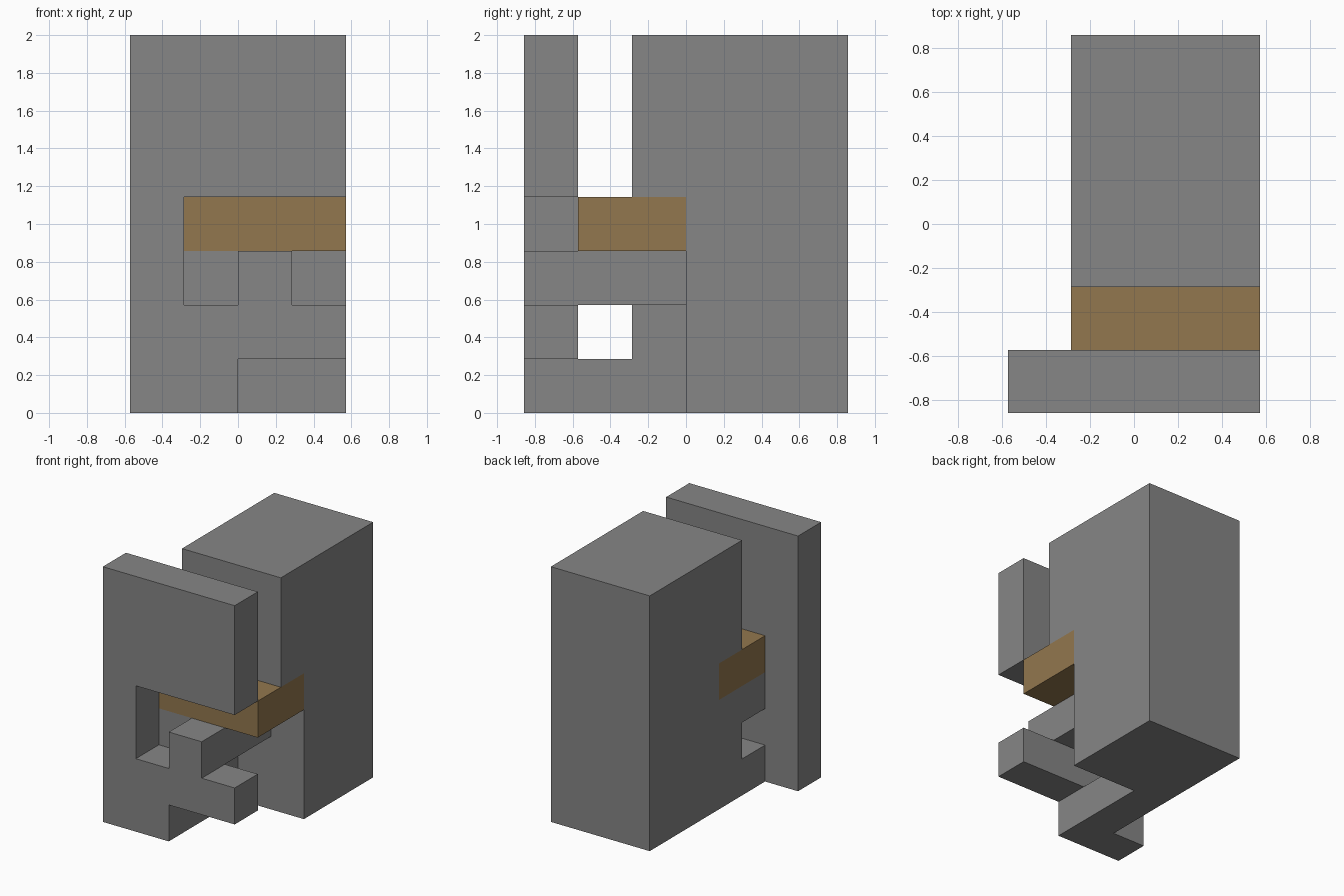
import bpy, bmesh, math
from mathutils import Vector

cube = bpy.data.objects.get("Cube")
if cube:
    bpy.data.objects.remove(cube, do_unlink=True)

UNIT = 2 / 7  # the whole model sits on a grid of equal blocks


def make_material(name, rgb):
    mat = bpy.data.materials.new(name)
    mat.use_nodes = True
    color = (*rgb, 1.0)
    mat.diffuse_color = color
    mat.node_tree.nodes["Principled BSDF"].inputs["Base Color"].default_value = color
    return mat


grey = make_material("stone grey", (0.238, 0.238, 0.238))
brown = make_material("wood brown", (0.29, 0.185, 0.077))


def cells(*boxes):
    """Grid cells filled by boxes given as (x range, y range, z range)."""
    return {(x, y, z) for bx, by, bz in boxes
            for x in range(*bx) for y in range(*by) for z in range(*bz)}


FRONT = (-3, -2)
parts = {
    # Upright panel with a side opening, a raised tab and a cut lower corner
    "front_panel": (grey, cells(
        ((-2, 2), FRONT, (4, 7)),
        ((-2, -1), FRONT, (0, 4)),
        ((-1, 2), FRONT, (1, 2)),
        ((-1, 0), FRONT, (0, 1)),
        ((0, 1), FRONT, (2, 3)))),
    # Tall block at the back with an overhanging upper part
    "rear_block": (grey, cells(
        ((-1, 2), (0, 3), (0, 7)),
        ((-1, 2), (-1, 0), (4, 7)))),
    # Foot and post joining the panel to the block
    "lower_link": (grey, cells(
        ((-1, 0), (-2, 0), (0, 1)),
        ((-1, 0), (-1, 0), (1, 2)))),
    # Bar below the board
    "upper_link": (grey, cells(((-1, 1), (-2, 0), (2, 3)))),
    # Wooden board
    "wood_board": (brown, cells(((-1, 2), (-2, 0), (3, 4)))),
}
filled = set().union(*(part for _, part in parts.values()))


def build(name, mat, part):
    """Skin a part, leaving out faces that touch another block."""
    bm = bmesh.new()
    for cell in part:
        centre = Vector(cell) + Vector((0.5, 0.5, 0.5))
        for axis in range(3):
            for sign in (-1, 1):
                n = Vector((0, 0, 0))
                n[axis] = sign
                if tuple(int(c + d) for c, d in zip(cell, n)) in filled:
                    continue
                u = Vector((0, 0, 0))
                u[(axis + 1) % 3] = 0.5
                v = n.cross(u)
                mid = centre + n / 2
                corners = (mid - u - v, mid + u - v, mid + u + v, mid - u + v)
                bm.faces.new([bm.verts.new(c * UNIT) for c in corners])
    bmesh.ops.remove_doubles(bm, verts=bm.verts, dist=0.001)
    bmesh.ops.dissolve_limit(bm, angle_limit=math.radians(1),
                             verts=bm.verts, edges=bm.edges)
    mesh = bpy.data.meshes.new(name)
    bm.to_mesh(mesh)
    bm.free()
    mesh.materials.append(mat)
    bpy.context.collection.objects.link(bpy.data.objects.new(name, mesh))


for name, (mat, part) in parts.items():
    build(name, mat, part)
